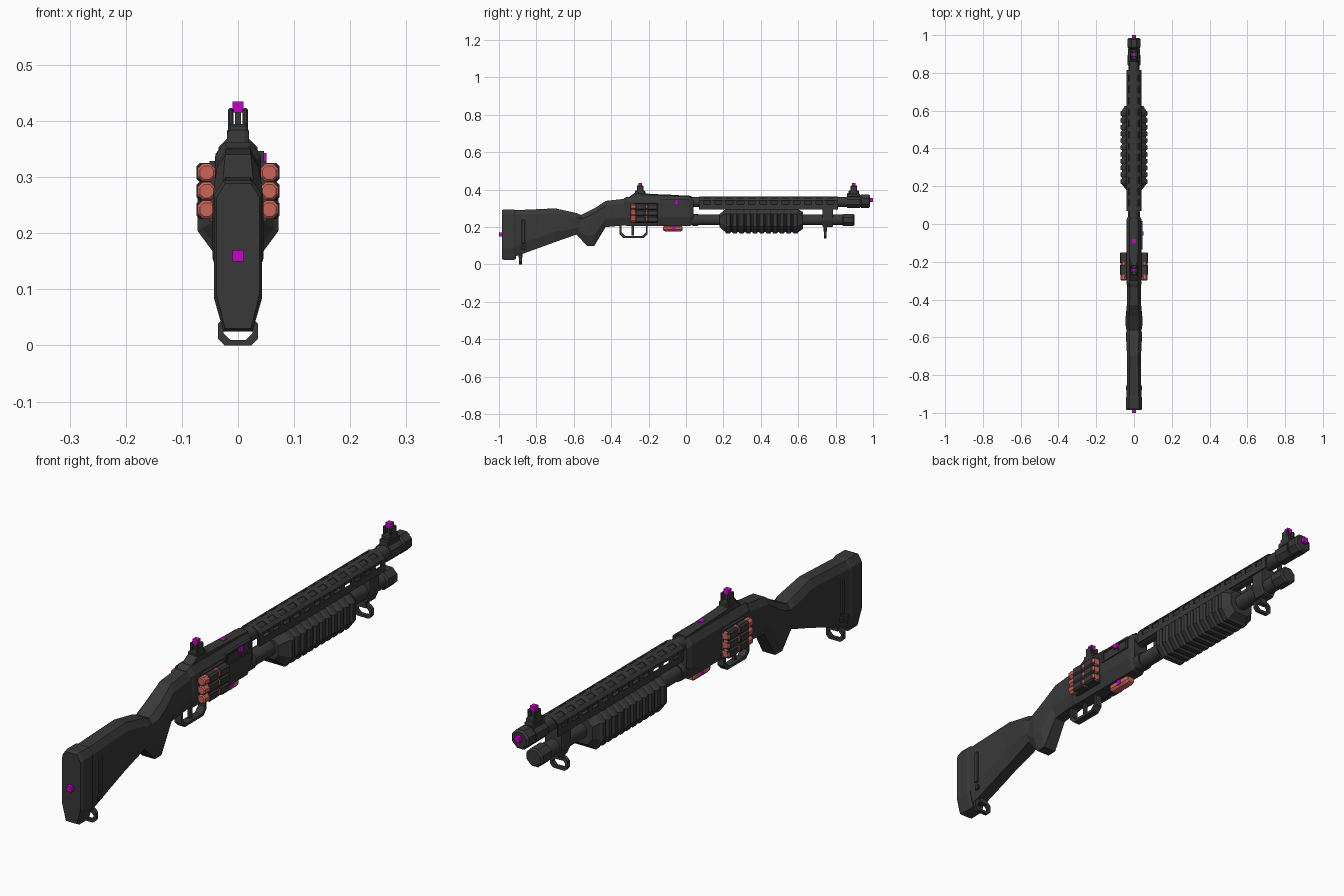
import bpy, bmesh, math
from mathutils import Matrix

cube = bpy.data.objects.get("Cube")
if cube:
    bpy.data.objects.remove(cube)


def material(name, red, green, blue):
    colour = (red, green, blue, 1)
    mat = bpy.data.materials.new(name)
    mat.use_nodes = True
    mat.diffuse_color = colour
    mat.node_tree.nodes["Principled BSDF"].inputs["Base Color"].default_value = colour
    return mat


CHARCOAL = material("charcoal", 0.04, 0.04, 0.04)
CORAL = material("coral", 0.6, 0.13, 0.1)
MAGENTA = material("magenta", 0.6, 0, 0.6)
SIDES = {"left": 1, "right": -1}


def finish(name, bm, mat=CHARCOAL):
    bmesh.ops.recalc_face_normals(bm, faces=bm.faces)
    mesh = bpy.data.meshes.new(name)
    bm.to_mesh(mesh)
    bm.free()
    mesh.materials.append(mat)
    ob = bpy.data.objects.new(name, mesh)
    bpy.context.collection.objects.link(ob)
    return ob


def mirrored(half):
    return half + [(-x, z) for x, z in reversed(half)]


def octagon(width, low, high, inset, cut_low, cut_high):
    return mirrored([(width - inset, low), (width, low + cut_low),
                     (width, high - cut_high), (width - inset, high)])


def bridge(bm, first, second):
    count = len(first)
    for k in range(count):
        n = (k + 1) % count
        bm.faces.new((first[k], first[n], second[n], second[k]))


def loft(name, sections, mat=CHARCOAL):
    """Skin chamfered sections given as y, bottom, top and half width."""
    bm = bmesh.new()
    rings = []
    for y, low, high, width in sections:
        tall = high - low
        outline = octagon(width, low, high, width * 0.4, min(tall * 0.3, 0.06), min(tall * 0.2, 0.025))
        rings.append([bm.verts.new((x, y, z)) for x, z in outline])
    for first, second in zip(rings, rings[1:]):
        bridge(bm, first, second)
    bm.faces.new(rings[0])
    bm.faces.new(rings[-1])
    return finish(name, bm, mat)


def block(name, start, end, low, high, width, tip, mat=CHARCOAL):
    """Chamfered bar along y whose ends shrink by the tip size."""
    small = (low + tip / 2, high - tip / 2, width - tip / 2)
    full = (low, high, width)
    return loft(name, [(start, *small), (start + tip, *full), (end - tip, *full), (end, *small)], mat)


def box(name, center, size, mat=CHARCOAL, bevel=0):
    bm = bmesh.new()
    bmesh.ops.create_cube(bm, size=1, matrix=Matrix.Translation(center) @ Matrix.Diagonal((*size, 1)))
    if bevel:
        bmesh.ops.bevel(bm, geom=bm.edges[:], offset=bevel, segments=1, affect='EDGES')
    return finish(name, bm, mat)


def tube(name, start, end, x, z, radius, mat=CHARCOAL, sides=8, bevel=0):
    bm = bmesh.new()
    place = (Matrix.Translation((x, (start + end) / 2, z)) @ Matrix.Rotation(math.pi / 2, 4, 'X')
             @ Matrix.Rotation(math.pi / sides, 4, 'Z'))
    bmesh.ops.create_cone(bm, cap_ends=True, segments=sides, radius1=radius, radius2=radius,
                          depth=end - start, matrix=place)
    if bevel:
        rim = [e for e in bm.edges if any(len(f.verts) == sides for f in e.link_faces)]
        bmesh.ops.bevel(bm, geom=rim, offset=bevel, segments=1, affect='EDGES')
    return finish(name, bm, mat)


def round_tube(name, start, end, z, radius):
    ob = tube(name, start, end, 0, z, radius, sides=12)
    bpy.context.view_layer.objects.active = ob
    ob.select_set(True)
    bpy.ops.object.shade_smooth_by_angle(angle=math.radians(35))
    ob.select_set(False)


def loop(name, y, low, high, width, depth, cut, lengthwise=False):
    """Eight-sided flat ring, across the model or lengthwise."""
    bm = bmesh.new()
    rings = []
    for shift in (-depth / 2, depth / 2):
        for band in (0, 0.01):
            outline = octagon(width - band, low + band, high - band, cut, cut, cut)
            rings.append([bm.verts.new((shift, y + u, z) if lengthwise else (u, y + shift, z))
                          for u, z in outline])
    back_out, back_in, front_out, front_in = rings
    for first, second in ((back_out, back_in), (front_out, front_in),
                          (back_out, front_out), (back_in, front_in)):
        bridge(bm, first, second)
    finish(name, bm)


def marker(name, x, y, z, width=0.02):
    box(name, (x, y, z), (width, 0.02, 0.02), MAGENTA)


# Stock, grip and butt pad
block("butt_pad", -0.985, -0.91, 0.025, 0.294, 0.043, 0.01)
loft("stock", [(-0.92, 0.04, 0.29, 0.039), (-0.7, 0.12, 0.3, 0.037),
               (-0.585, 0.16, 0.275, 0.043), (-0.55, 0.16, 0.26, 0.038)])
loft("grip", [(-0.59, 0.165, 0.25, 0.036), (-0.53, 0.1, 0.28, 0.045), (-0.49, 0.1, 0.3, 0.044),
              (-0.43, 0.2, 0.34, 0.038), (-0.32, 0.21, 0.352, 0.036)])
for side, sign in SIDES.items():
    box(side + "_stock_rail", (sign * 0.038, -0.87, 0.175), (0.01, 0.02, 0.13), bevel=0.003)
    box(side + "_stock_button", (sign * 0.036, -0.87, 0.09), (0.01, 0.02, 0.02), bevel=0.003)

# Receiver with top rail and ejection port
block("receiver", -0.335, 0.04, 0.205, 0.362, 0.041, 0.02)
loft("receiver_rail", [(-0.305, 0.35, 0.36, 0.02), (-0.265, 0.35, 0.39, 0.02),
                       (-0.2, 0.35, 0.378, 0.02), (0.03, 0.35, 0.367, 0.02)])
for edge in (-1, 1):
    box("port_rim", (0.041, -0.06, 0.323 + edge * 0.02), (0.01, 0.15, 0.007))
    box("port_rim_end", (0.041, -0.06 + edge * 0.07, 0.323), (0.01, 0.007, 0.04))
box("port_bolt", (0.041, -0.08, 0.32), (0.005, 0.08, 0.026))

# Trigger and guard
loop("trigger_guard", -0.28, 0.142, 0.24, 0.075, 0.028, 0.02, lengthwise=True)
box("trigger", (0, -0.285, 0.18), (0.012, 0.012, 0.05))

# Side shell carriers with three shells each
for side, sign in SIDES.items():
    box(side + "_carrier_plate", (sign * 0.045, -0.215, 0.275), (0.012, 0.13, 0.108))
    for row in (-1, 0, 1):
        x, z = sign * 0.056, 0.275 + row * 0.033
        tube(side + "_shell", -0.298, -0.15, x, z, 0.0175, CORAL, bevel=0.004)
        for end, y in (("rear", -0.243), ("front", -0.18)):
            box(f"{side}_{end}_shell_holder", (x, y, z), (0.036, 0.06, 0.034), bevel=0.006)

# Loading port shell
block("loading_shell", -0.122, -0.018, 0.177, 0.207, 0.02, 0.01, CORAL)

# Barrel, muzzle and magazine tube
round_tube("barrel", 0.02, 0.95, 0.335, 0.028)
tube("muzzle", 0.93, 0.985, 0, 0.338, 0.038, bevel=0.007)
round_tube("magazine_tube", 0.02, 0.87, 0.238, 0.029)
round_tube("magazine_collar", 0.035, 0.065, 0.238, 0.034)
tube("magazine_cap", 0.835, 0.9, 0, 0.238, 0.036, bevel=0.006)

# Vented heat shield: arch strips, with slots left open in alternate bays
bm = bmesh.new()
arch = mirrored([(0.038, 0.295), (0.038, 0.32), (0.038, 0.34), (0.028, 0.353), (0.01, 0.36)])
vents, pitch = 12, 0.06
stations = [0.07 + pitch * (bay // 2) + 0.024 * (bay % 2) for bay in range(vents * 2 + 2)]
rows = [[bm.verts.new((x, y, z)) for x, z in arch] for y in stations]
for bay, (first, second) in enumerate(zip(rows, rows[1:])):
    for k in range(len(arch) - 1):
        if not (bay % 2 and k % 2):
            bm.faces.new((first[k], first[k + 1], second[k + 1], second[k]))
shield = finish("heat_shield", bm)
solid = shield.modifiers.new("thickness", 'SOLIDIFY')
solid.thickness = 0.005
solid.offset = 0

# Ribbed pump handle
ribs = [(0.18, 0.2, 0.27, 0.04)]
for rib in range(11):
    start = 0.21 + rib * 0.036
    for shift, groove in ((0, 0.008), (0.006, 0), (0.024, 0), (0.03, 0.008)):
        ribs.append((start + shift, 0.165 + groove, 0.295, 0.072 - groove))
ribs.append((0.625, 0.19, 0.28, 0.05))
loft("pump_handle", ribs)

# Barrel clamp and sling loops
block("barrel_clamp", 0.73, 0.785, 0.2, 0.315, 0.037, 0.005)
for end, y, low in (("stock", -0.885, 0), ("front", 0.745, 0.14)):
    loop(end + "_sling_loop", y, low, low + 0.05, 0.036, 0.014, 0.012)
    box(end + "_sling_post", (0, y, low + 0.055), (0.03, 0.02, 0.035))

# Sights, each with a marker on its post
tube("front_sight_band", 0.86, 0.93, 0, 0.335, 0.035)
box("front_sight_riser", (0, 0.895, 0.37), (0.04, 0.07, 0.022), bevel=0.004)
for end, y in (("rear", -0.245), ("front", 0.897)):
    box(end + "_sight_base", (0, y, 0.384), (0.036, 0.055, 0.022), bevel=0.004)
    for side, sign in SIDES.items():
        box(f"{end}_sight_{side}_ear", (sign * 0.013, y, 0.405), (0.01, 0.034, 0.036), bevel=0.003)
    box(end + "_sight_post", (0, y, 0.4), (0.01, 0.014, 0.035))
    marker(end + "_sight_marker", 0, y, 0.425)

# Remaining marker cubes
marker("butt_marker", 0, -0.99, 0.16)
marker("muzzle_marker", 0, 0.99, 0.345)
marker("receiver_marker", 0, -0.09, 0.365)
marker("port_marker", 0.041, -0.05, 0.333)
marker("loading_marker", 0, -0.066, 0.194, width=0.042)
